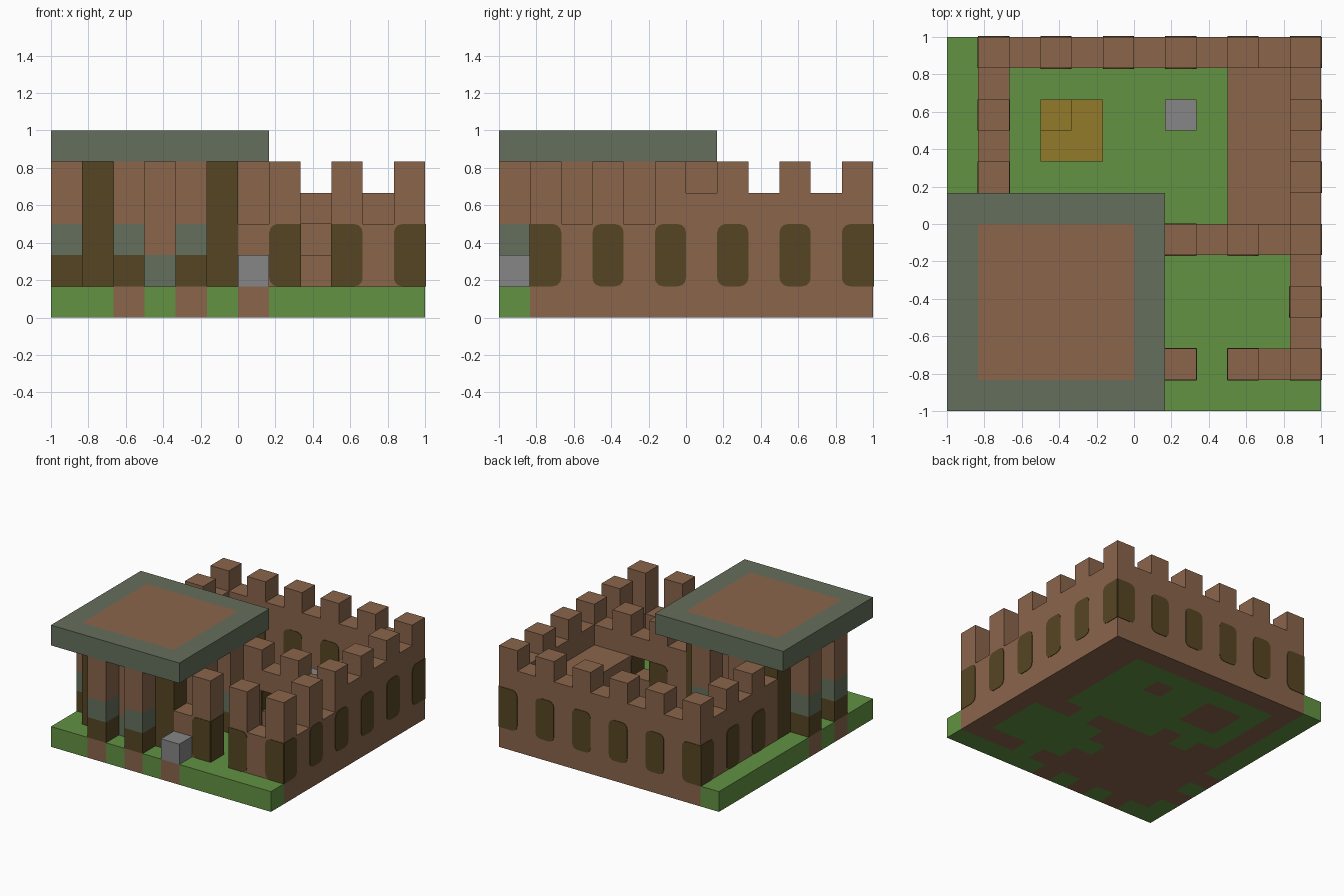
import bpy, bmesh, math
from mathutils import Vector

cube = bpy.data.objects.get("Cube")
if cube:
    bpy.data.objects.remove(cube)

N = 12            # blocks along each side
U = 2 / N         # block size


def material(name, rgb):
    lin = [((c / 255 + 0.055) / 1.055) ** 2.4 for c in rgb] + [1]
    m = bpy.data.materials.new(name)
    m.use_nodes = True
    m.diffuse_color = lin
    bsdf = next(n for n in m.node_tree.nodes if n.type == 'BSDF_PRINCIPLED')
    bsdf.inputs["Base Color"].default_value = lin
    bsdf.inputs["Roughness"].default_value = 1
    return m


BRICK = material("brown_brick", (138, 101, 75))
GRASS = material("grass_green", (98, 146, 66))
MOSS = material("mossy_stone", (101, 111, 92))
WOOD = material("dark_wood", (86, 69, 35))
STONE = material("grey_stone", (134, 134, 134))
HAY = material("golden_hay", (146, 122, 42))

cells = {}        # block position -> part name
paint = {}        # part name -> material


def fill(part, mat, xs, ys, zs):
    """Fill a range of blocks; a later part replaces an earlier one."""
    paint[part] = mat
    for i in xs:
        for j in ys:
            for k in zs:
                cells[i, j, k] = part


def one(n):
    return range(n, n + 1)


def link(name, bm, mat):
    me = bpy.data.meshes.new(name)
    bm.to_mesh(me)
    bm.free()
    me.materials.append(mat)
    ob = bpy.data.objects.new(name, me)
    bpy.context.scene.collection.objects.link(ob)


# Grass base
fill("grass_base", GRASS, range(N), range(N), one(0))

# Crenellated walls: odd blocks carry tall merlons with a window below
towers = set()


def wall(part, xs, ys, low):
    for i in xs:
        for j in ys:
            tall = i % 2 and j % 2
            fill(part, BRICK, one(i), one(j), range(5 if tall else low))
            if tall:
                towers.add((i, j))


wall("back_wall", range(1, N), one(11), 4)
wall("west_wall", one(1), range(6, 11), 4)
wall("east_wall", one(11), range(6, 11), 4)
wall("east_front_wall", one(11), range(1, 6), 3)
wall("middle_wall", range(6, 11), one(5), 4)
wall("front_wall", [6, 7, 9, 10], one(1), 3)

# Opening in the middle wall
del cells[8, 5, 2]
fill("grass_base", GRASS, one(8), one(5), one(0))

# Walkway inside the east wall, overhanging the yard
fill("walkway_support", BRICK, one(10), range(6, 11), range(2))
fill("walkway", BRICK, range(9, 11), range(6, 11), one(2))

# Keep: brick body, mossy footing, wooden corner posts
fill("keep_body", BRICK, range(1, 6), range(1, 6), range(5))
fill("keep_footing", MOSS, range(1, 6), range(1, 6), one(1))
for i in (1, 5):
    for j in (1, 5):
        fill("keep_corner_posts", WOOD, one(i), one(j), range(1, 5))

# Keep pillars on all four sides
for a in (2, 4):
    for b in (0, 6):
        for i, j in ((a, b), (b, a)):
            fill("pillar_shafts", BRICK, one(i), one(j), range(5))
            fill("pillar_feet", WOOD, one(i), one(j), one(1))
            fill("pillar_bands", MOSS, one(i), one(j), one(2))

# Flat keep roof with a brick panel
fill("roof_rim", MOSS, range(7), range(7), one(5))
fill("roof_panel", BRICK, range(1, 6), range(1, 6), one(5))

# Stone blocks and hay pile, each on a brick footing
for name, i, j in (("front_stone", 6, 0), ("yard_stone", 7, 9)):
    fill("stone_footing", BRICK, one(i), one(j), one(0))
    fill(name, STONE, one(i), one(j), one(1))
fill("hay_footing", BRICK, range(3, 5), range(8, 10), one(0))
fill("hay_pile", HAY, range(3, 5), range(8, 10), one(1))
fill("hay_pile", HAY, one(3), one(9), one(2))

# Turn blocks into meshes of their exposed faces
AXES = [Vector((1, 0, 0)), Vector((0, 1, 0)), Vector((0, 0, 1))]
for part, mat in paint.items():
    bm = bmesh.new()
    for cell, owner in cells.items():
        if owner != part:
            continue
        centre = Vector(cell) + Vector((0.5, 0.5, 0.5))
        for n in range(3):
            for s in (1, -1):
                d = AXES[n] * s
                if tuple(int(c) for c in Vector(cell) + d) in cells:
                    continue
                u = AXES[(n + 1) % 3] / 2
                v = AXES[(n + 2) % 3] / 2 * s
                quad = [centre + d / 2 + o for o in (-u - v, u - v, u + v, v - u)]
                bm.faces.new([bm.verts.new(q * U - Vector((1, 1, 0))) for q in quad])
    bmesh.ops.remove_doubles(bm, verts=bm.verts, dist=0.001)
    link(part, bm, mat)


# Window plates, rounded where they meet a neighbouring wall
def window_outline(round_left, round_right):
    w, h, r = U / 2, U, 0.045
    pts = []
    for sx, sz, start in ((1, 1, 0), (-1, 1, 90), (-1, -1, 180), (1, -1, 270)):
        if round_right if sx > 0 else round_left:
            for step in range(4):
                t = math.radians(start + step * 30)
                pts.append((sx * (w - r) + r * math.cos(t),
                            sz * (h - r) + r * math.sin(t)))
        else:
            pts.append((sx * w, sz * h))
    return pts


bm = bmesh.new()
for i, j in sorted(towers):
    for dx, dy in ((1, 0), (-1, 0), (0, 1), (0, -1)):
        if (i + dx, j + dy, 2) in cells:
            continue
        out, side = Vector((dx, dy, 0)), Vector((-dy, dx, 0))
        left = (i + dy, j - dx, 2) in cells
        right = (i - dy, j + dx, 2) in cells
        mid = Vector((i + 0.5, j + 0.5, 2)) * U - Vector((1, 1, 0)) + out * U / 2
        ring = [mid + side * a + AXES[2] * b for a, b in window_outline(left, right)]
        base = [bm.verts.new(p) for p in ring]
        top = [bm.verts.new(p + out * 0.004) for p in ring]
        bm.faces.new(top)
        for a in range(len(ring)):
            b = (a + 1) % len(ring)
            bm.faces.new((base[a], base[b], top[b], top[a]))
link("window_plates", bm, WOOD)
